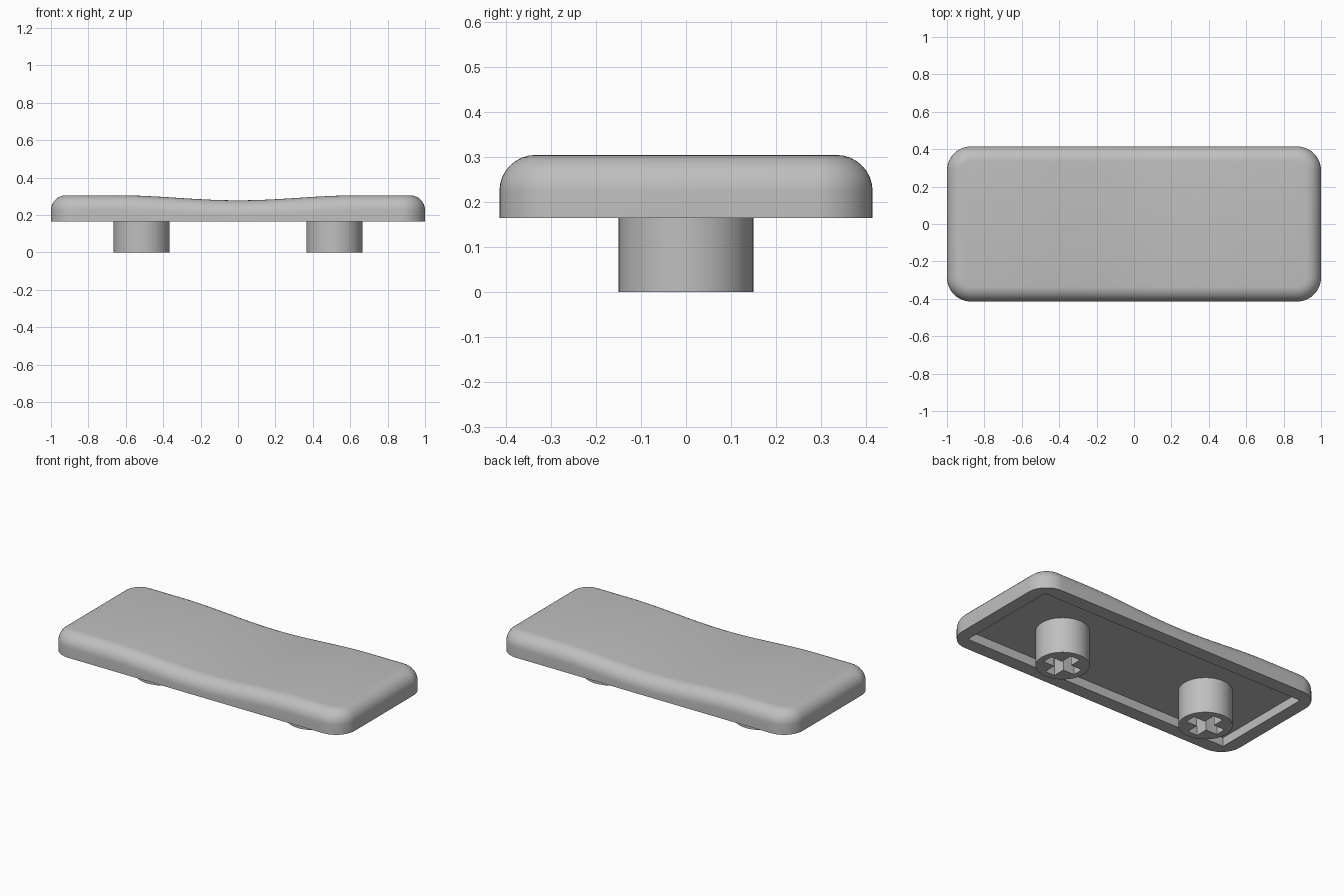
import bpy, bmesh, math

if "Cube" in bpy.data.objects:
    bpy.data.objects.remove(bpy.data.objects["Cube"])

HX, HY, CORNER = 1.0, 0.415, 0.13     # plan half-sizes and corner radius
RIM, CEIL, TOP, DIP = 0.165, 0.22, 0.305, 0.027
FILLET, WALL = 0.08, 0.08
STEM_X, STEM_R = 0.515, 0.15

grey = bpy.data.materials.new("grey plastic")
grey.diffuse_color = (0.52, 0.52, 0.52, 1)
grey.use_nodes = True
grey.node_tree.nodes["Principled BSDF"].inputs["Base Color"].default_value = grey.diffuse_color


def finish(ob):
    ob.data.materials.clear()
    ob.data.materials.append(grey)
    bpy.ops.object.select_all(action='DESELECT')
    ob.select_set(True)
    bpy.context.view_layer.objects.active = ob
    bpy.ops.object.shade_smooth_by_angle(angle=math.radians(30))


def height(x):
    """Top surface: flat ends with a shallow scoop in the middle."""
    t = min(abs(x) / 0.65, 1)
    return TOP - DIP * 0.5 * (1 + math.cos(math.pi * t))


def half_outline(inset):
    """Back half of the rounded rectangle, from +x to -x."""
    r, cx, cy = CORNER - inset, HX - CORNER, HY - CORNER
    arc = [(cx + r * math.cos(a), cy + r * math.sin(a))
           for a in (math.pi / 2 * i / 12 for i in range(13))]
    n = 40
    mid = [(cx - 2 * cx * i / n, cy + r) for i in range(1, n)]
    return arc + mid + [(-x, y) for x, y in reversed(arc)]


# Cap: stacked rings from the cavity ceiling, round the rim, up to the top
bm = bmesh.new()
rings = []


def add_ring(half, z):
    loop = half + [(x, -y) for x, y in reversed(half)]
    rings.append([bm.verts.new((x, y, z(x))) for x, y in loop])


outer = half_outline(0)
cavity = [(max(-HX + WALL, min(HX - WALL, x)), min(HY - WALL - 0.005, y)) for x, y in outer]
add_ring(cavity, lambda x: CEIL)
add_ring(cavity, lambda x: RIM)
add_ring(outer, lambda x: RIM)
for i in range(9):
    a = math.pi / 2 * i / 8
    add_ring(half_outline(FILLET * (1 - math.cos(a))),
             lambda x: height(x) - FILLET * (1 - math.sin(a)))
n = len(rings[0])
for lo, hi in zip(rings, rings[1:]):
    for i in range(n):
        j = (i + 1) % n
        bm.faces.new((lo[i], lo[j], hi[j], hi[i]))
# Close the ceiling and the top with strips running front to back
for ring in (rings[0], rings[-1]):
    for i in range(n // 2 - 1):
        bm.faces.new((ring[i], ring[i + 1], ring[n - 2 - i], ring[n - 1 - i]))
bmesh.ops.remove_doubles(bm, verts=bm.verts, dist=1e-5)
bmesh.ops.recalc_face_normals(bm, faces=bm.faces)
me = bpy.data.meshes.new("cap")
bm.to_mesh(me)
bm.free()
cap = bpy.data.objects.new("cap", me)
bpy.context.collection.objects.link(cap)
finish(cap)


# Stems: round posts with a cross-shaped socket
def stem(name, x):
    cu = bpy.data.curves.new(name, 'CURVE')
    cu.dimensions, cu.fill_mode = '2D', 'BOTH'
    h = (CEIL + 0.002) / 2
    cu.extrude = h
    a, w = 0.11, 0.033
    circle = [(STEM_R * math.cos(math.tau * i / 64), STEM_R * math.sin(math.tau * i / 64))
              for i in range(64)]
    cross = [(a, -w), (a, w), (w, w), (w, a), (-w, a), (-w, w),
             (-a, w), (-a, -w), (-w, -w), (-w, -a), (w, -a), (w, -w)]
    for pts in (circle, cross):
        sp = cu.splines.new('POLY')
        sp.points.add(len(pts) - 1)
        for p, (px, py) in zip(sp.points, pts):
            p.co = (px, py, 0, 1)
        sp.use_cyclic_u = True
    ob = bpy.data.objects.new(name, cu)
    ob.location = (x, 0, h)
    bpy.context.collection.objects.link(ob)
    bpy.ops.object.select_all(action='DESELECT')
    ob.select_set(True)
    bpy.context.view_layer.objects.active = ob
    bpy.ops.object.convert(target='MESH')
    finish(bpy.context.view_layer.objects.active)


stem("left_stem", -STEM_X)
stem("right_stem", STEM_X)
